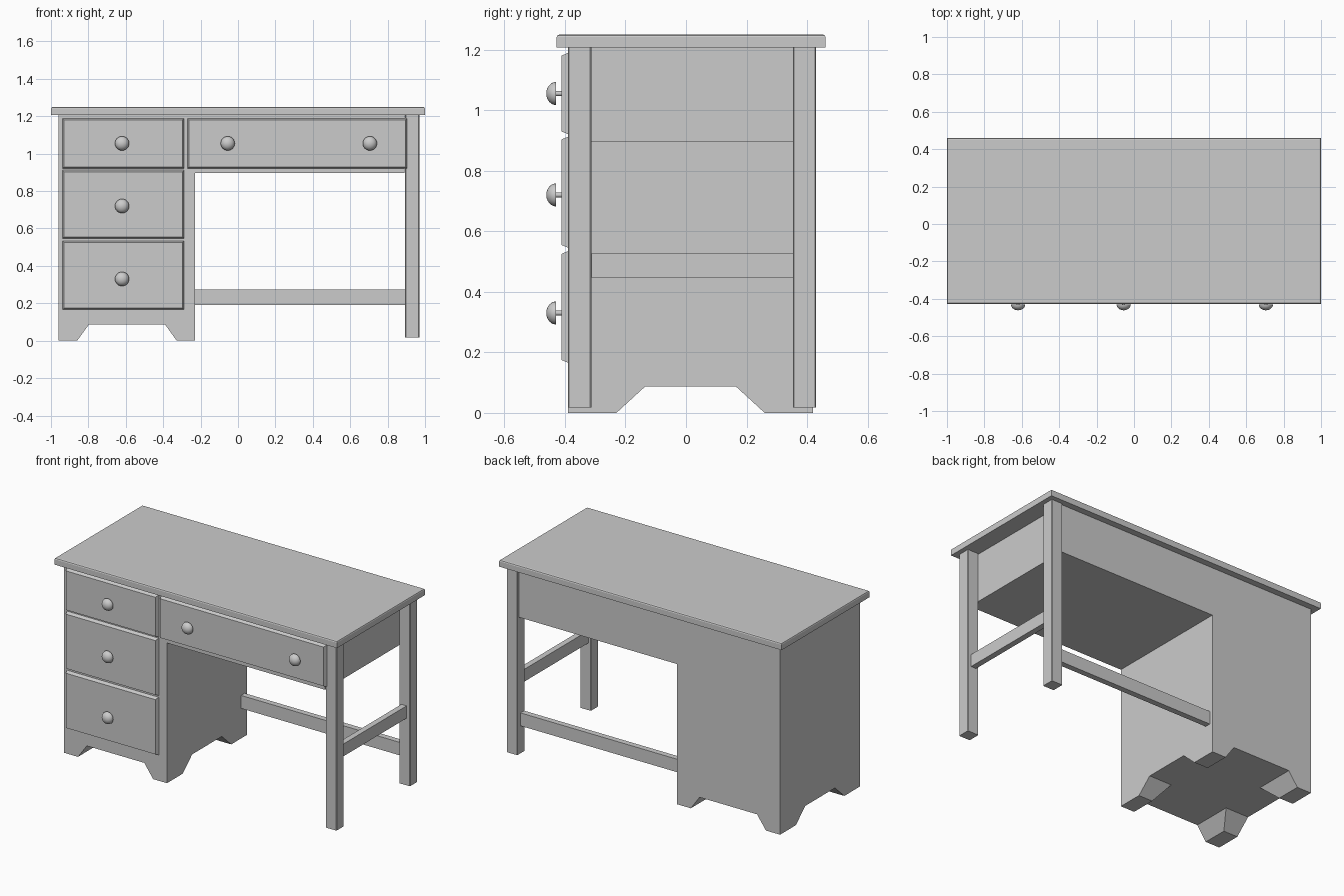
import bpy, bmesh, math
from mathutils import Matrix

if "Cube" in bpy.data.objects:
    bpy.data.objects.remove(bpy.data.objects["Cube"])


def make_object(name, bm):
    bmesh.ops.recalc_face_normals(bm, faces=bm.faces)
    mesh = bpy.data.meshes.new(name)
    bm.to_mesh(mesh)
    bm.free()
    ob = bpy.data.objects.new(name, mesh)
    bpy.context.collection.objects.link(ob)
    return ob


def box_bm(x0, x1, y0, y1, z0, z1):
    bm = bmesh.new()
    bmesh.ops.create_cube(bm, size=1)
    for v in bm.verts:
        v.co = (x1 if v.co.x > 0 else x0, y1 if v.co.y > 0 else y0, z1 if v.co.z > 0 else z0)
    return bm


def box(name, *dims):
    return make_object(name, box_bm(*dims))


def prism(name, profile, axis, lo, hi):
    """Extrude a (u, z) profile along x or y."""
    bm = bmesh.new()
    place = (lambda u, z: (u, lo, z)) if axis == 'y' else (lambda u, z: (lo, u, z))
    face = bm.faces.new([bm.verts.new(place(u, z)) for u, z in profile])
    ext = bmesh.ops.extrude_face_region(bm, geom=[face])['geom']
    step = (0, hi - lo, 0) if axis == 'y' else (hi - lo, 0, 0)
    bmesh.ops.translate(bm, vec=step, verts=[g for g in ext if isinstance(g, bmesh.types.BMVert)])
    return make_object(name, bm)


def foot_profile(b0, t0, t1, b1, h=0.087, d=0.05):
    # sloped opening, continued a little below the floor
    s0, s1 = (t0 - b0) * d / h, (b1 - t1) * d / h
    return [(b0 - s0, -d), (b1 + s1, -d), (t1, h), (t0, h)]


# Table top with a small eased upper edge
bm = box_bm(-1, 1, -0.427, 0.461, 1.207, 1.25)
rim = [e for e in bm.edges if all(v.co.z > 1.24 for v in e.verts)]
bmesh.ops.bevel(bm, geom=rim, offset=0.009, segments=2, profile=0.5, affect='EDGES')
make_object("table_top", bm)

# Pedestal with feet left by two crossing cut-outs
pedestal = box("pedestal", -0.96, -0.23, -0.39, 0.42, 0, 1.207)
cutters = [
    prism("front_cutter", foot_profile(-0.86, -0.797, -0.39, -0.328), 'y', -0.6, 0.6),
    prism("side_cutter", foot_profile(-0.23, -0.135, 0.165, 0.26), 'x', -1.2, 0.0),
]
bpy.context.view_layer.objects.active = pedestal
for cutter in cutters:
    mod = pedestal.modifiers.new("cut", 'BOOLEAN')
    mod.operation, mod.solver, mod.object = 'DIFFERENCE', 'EXACT', cutter
    bpy.ops.object.modifier_apply(modifier=mod.name)
for cutter in cutters:
    bpy.data.objects.remove(cutter)

# Wide drawer case over the knee space
box("drawer_case", -0.23, 0.89, -0.39, 0.42, 0.897, 1.207)

# Right-hand legs
for name, y0, y1 in (("front_leg", -0.39, -0.313), ("back_leg", 0.353, 0.43)):
    bm = box_bm(0.893, 0.97, y0, y1, 0.017, 1.207)
    upright = [e for e in bm.edges if abs(e.verts[0].co.z - e.verts[1].co.z) > 0.5]
    bmesh.ops.bevel(bm, geom=upright, offset=0.004, segments=1, affect='EDGES')
    make_object(name, bm)

# Stretchers
box("side_stretcher", 0.91, 0.947, -0.315, 0.355, 0.447, 0.526)
box("back_stretcher", -0.232, 0.897, 0.36, 0.397, 0.192, 0.275)


# Drawer fronts taper towards the face
def drawer_front(name, x0, x1, z0, z1, t=0.01):
    bm = box_bm(x0, x1, -0.412, -0.388, z0, z1)
    cx, cz = (x0 + x1) / 2, (z0 + z1) / 2
    for v in bm.verts:
        if v.co.y < -0.4:
            v.co.x += t if v.co.x < cx else -t
            v.co.z += t if v.co.z < cz else -t
    make_object(name, bm)


drawer_front("top_drawer", -0.94, -0.287, 0.92, 1.19)
drawer_front("middle_drawer", -0.94, -0.287, 0.545, 0.913)
drawer_front("bottom_drawer", -0.94, -0.287, 0.165, 0.535)
drawer_front("wide_drawer", -0.272, 0.905, 0.92, 1.19)


# Domed knobs on thin stems, lathed around y
def knob(name, x, z):
    profile = [(0.008, -0.405), (0.008, -0.43), (0.038, -0.43)]
    profile += [(0.038 * math.cos(a), -0.43 - 0.0315 * math.sin(a))
                for a in (math.radians(15 * i) for i in range(1, 6))]
    profile.append((0, -0.4615))
    bm = bmesh.new()
    verts = [bm.verts.new((r, y, 0)) for r, y in profile]
    edges = [bm.edges.new(p) for p in zip(verts, verts[1:])]
    bmesh.ops.spin(bm, geom=verts + edges, cent=(0, 0, 0), axis=(0, 1, 0),
                   angle=math.tau, steps=24)
    bmesh.ops.remove_doubles(bm, verts=bm.verts, dist=1e-5)
    bm.transform(Matrix.Translation((x, 0, z)))
    ob = make_object(name, bm)
    bpy.ops.object.select_all(action='DESELECT')
    ob.select_set(True)
    bpy.context.view_layer.objects.active = ob
    bpy.ops.object.shade_smooth_by_angle(angle=math.radians(35))


knobs = {"top_knob": (-0.62, 1.055), "middle_knob": (-0.62, 0.72), "bottom_knob": (-0.62, 0.33),
         "wide_left_knob": (-0.055, 1.055), "wide_right_knob": (0.705, 1.055)}
for name, (x, z) in knobs.items():
    knob(name, x, z)
